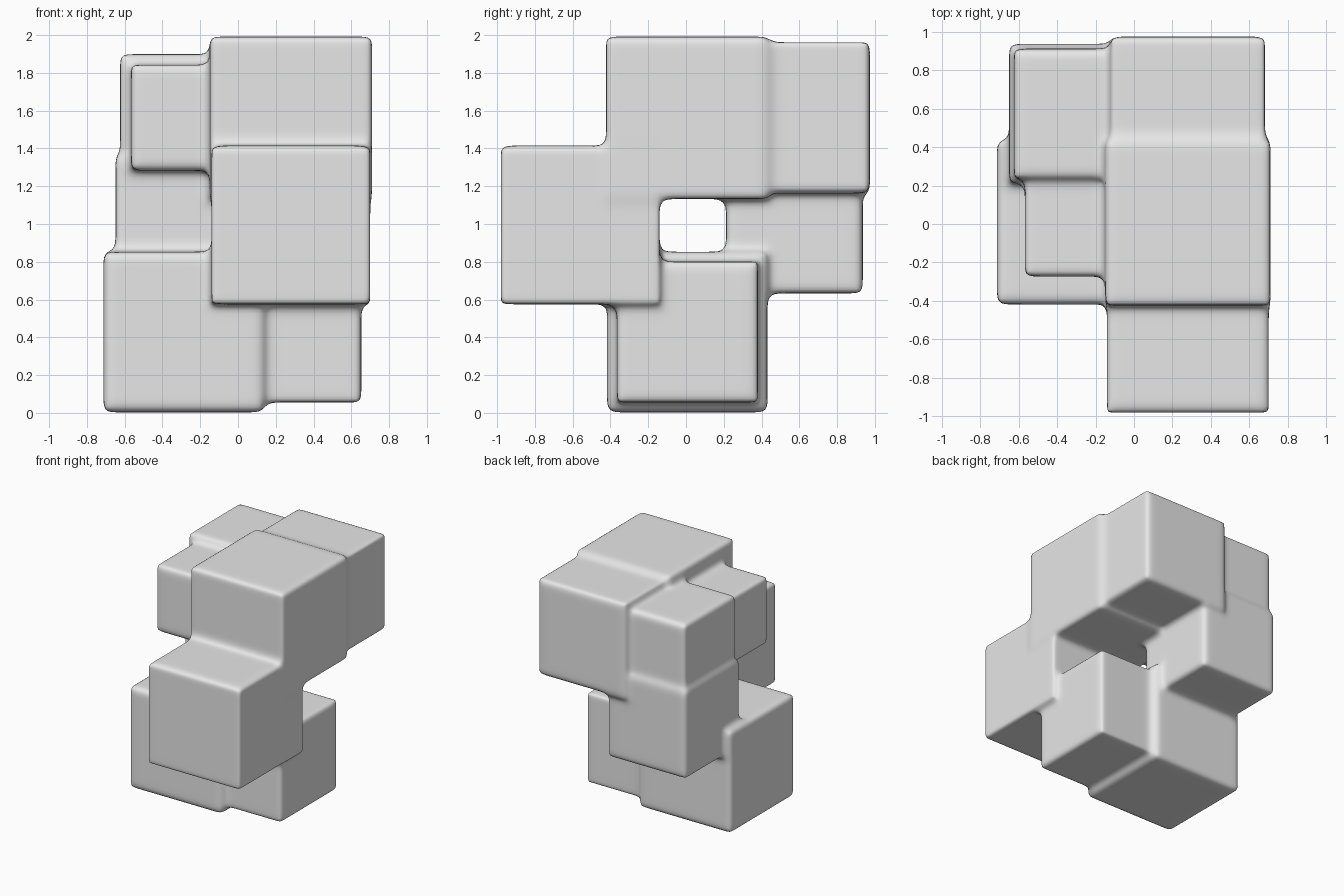
import bpy
import bmesh
from mathutils import Matrix, Vector

default = bpy.data.objects.get("Cube")
if default:
    bpy.data.objects.remove(default, do_unlink=True)

grey = bpy.data.materials.new("light grey")
grey.use_nodes = True
grey.diffuse_color = (0.8, 0.8, 0.8, 1)
grey.node_tree.nodes["Principled BSDF"].inputs["Base Color"].default_value = (0.8, 0.8, 0.8, 1)

# Blocks sit on a regular lattice: (column, row, level) and half size
STEP = 0.567
ORIGIN = Vector((-0.287, 0.007, 0.428))
BLOCKS = [
    ((0, 0, 0), 0.425),    # base left
    ((1, 0, 0), 0.373),    # base right
    ((1, -1, 1), 0.42),    # front
    ((1, 0, 2), 0.43),     # top
    ((1, 1, 2), 0.40),     # top back
    ((0, 1, 2), 0.337),    # top back corner
    ((0, 0, 2), 0.28),     # top small
    ((0, 1, 1), 0.362),    # back middle
]

bm = bmesh.new()
for cell, half in BLOCKS:
    place = Matrix.Translation(ORIGIN + Vector(cell) * STEP)
    bmesh.ops.create_cube(bm, size=half * 2, matrix=place)
mesh = bpy.data.meshes.new("fused_blocks")
bm.to_mesh(mesh)
bm.free()
mesh.materials.append(grey)

blocks = bpy.data.objects.new("fused_blocks", mesh)
bpy.context.collection.objects.link(blocks)

# Fuse the overlapping blocks, then soften edges and inner corners
fuse = blocks.modifiers.new("Fuse", 'REMESH')
fuse.mode = 'VOXEL'
fuse.voxel_size = 0.02
fuse.use_smooth_shade = True
soften = blocks.modifiers.new("Soften", 'SMOOTH')
soften.factor = 0.5
soften.iterations = 14
